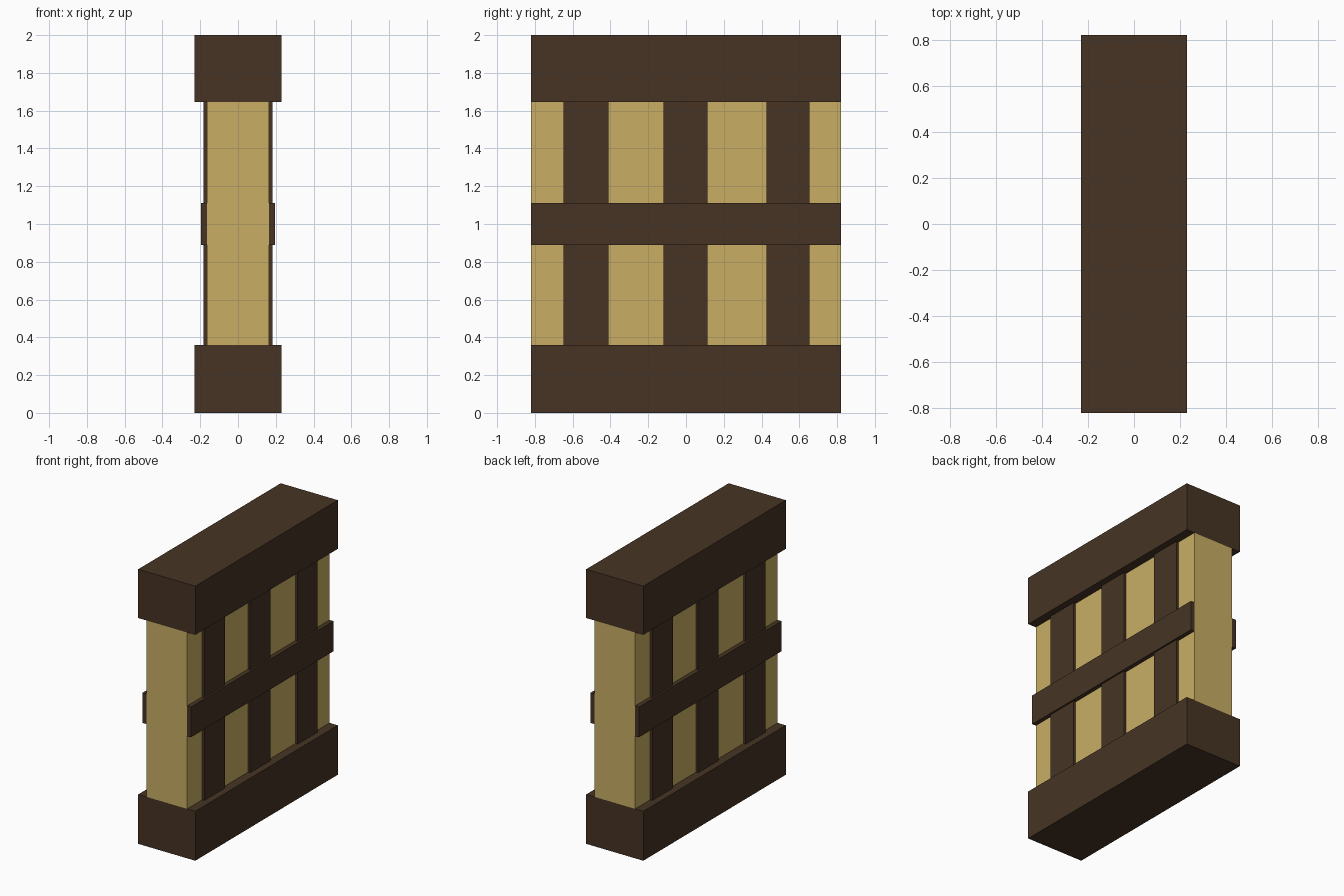
import bpy

cube = bpy.data.objects.get("Cube")
if cube:
    bpy.data.objects.remove(cube, do_unlink=True)


def make_material(name, rgb):
    mat = bpy.data.materials.new(name)
    mat.use_nodes = True
    color = (*rgb, 1.0)
    mat.diffuse_color = color
    mat.node_tree.nodes["Principled BSDF"].inputs["Base Color"].default_value = color
    return mat


def box(name, x, y, z, mat):
    """Box from (min, max) ranges on each axis."""
    ranges = (x, y, z)
    bpy.ops.mesh.primitive_cube_add(size=1, location=[(a + b) / 2 for a, b in ranges])
    obj = bpy.context.object
    obj.name = name
    obj.scale = [abs(b - a) for a, b in ranges]
    bpy.ops.object.transform_apply(location=False, rotation=False, scale=True)
    obj.data.materials.append(mat)
    return obj


dark_wood = make_material("dark wood", (0.061, 0.034, 0.0176))
plaster = make_material("tan plaster", (0.578, 0.423, 0.127))

HALF_LENGTH = 0.82
CORE = 0.164
BASE_TOP, CAP_BOTTOM = 0.36, 1.645
full_length = (-HALF_LENGTH, HALF_LENGTH)

# Plaster wall between the heavy base and cap beams
box("wall_panel", (-CORE, CORE), full_length, (BASE_TOP, CAP_BOTTOM), plaster)
box("base_beam", (-0.23, 0.23), full_length, (0, BASE_TOP), dark_wood)
box("cap_beam", (-0.23, 0.23), full_length, (CAP_BOTTOM, 2), dark_wood)

# Timber framing on both faces, the second face turned half way round
posts = [(-0.648, -0.41), (-0.12, 0.113), (0.425, 0.655)]
for side, s in (("left", 1), ("right", -1)):
    box(f"{side}_middle_rail", (s * CORE, s * 0.195), full_length, (0.89, 1.11), dark_wood)
    for i, (y0, y1) in enumerate(posts, 1):
        box(f"{side}_post_{i}", (s * CORE, s * 0.182), (s * y0, s * y1),
            (BASE_TOP, CAP_BOTTOM), dark_wood)
